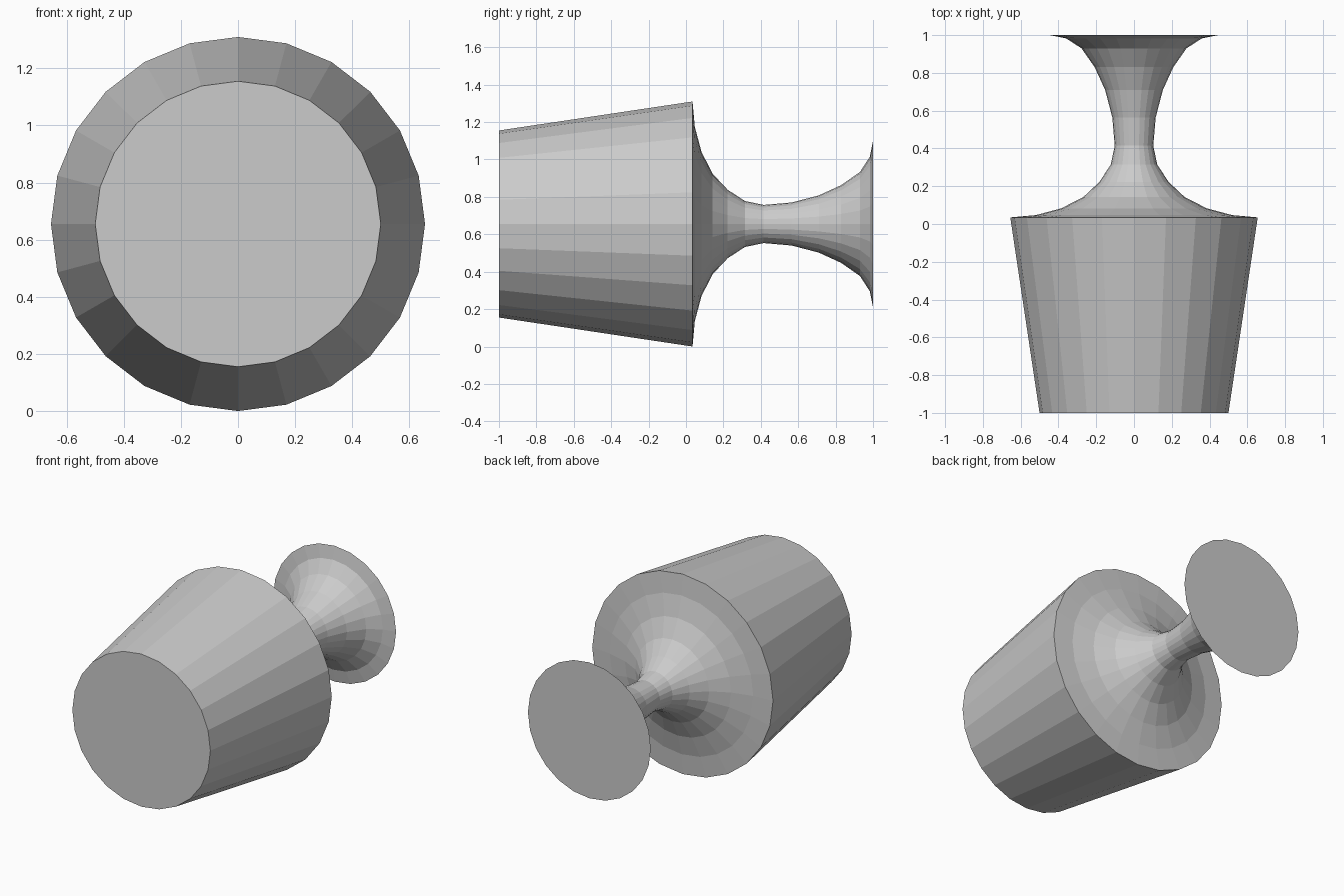
import bpy, bmesh, math

if "Cube" in bpy.data.objects:
    bpy.data.objects.remove(bpy.data.objects["Cube"])

SIDES = 24
AXIS_Z = 0.655


def lathe(name, profile):
    """Closed solid of revolution about the y direction; profile = (y, radius)."""
    bm = bmesh.new()
    rings = []
    for y, r in profile:
        ring = []
        for i in range(SIDES):
            a = 2 * math.pi * i / SIDES
            ring.append(bm.verts.new((r * math.sin(a), y, AXIS_Z + r * math.cos(a))))
        rings.append(ring)
    for a, b in zip(rings, rings[1:]):
        for i in range(SIDES):
            j = (i + 1) % SIDES
            bm.faces.new((a[i], a[j], b[j], b[i]))
    bm.faces.new(rings[0])
    bm.faces.new(rings[-1])
    bmesh.ops.recalc_face_normals(bm, faces=bm.faces)
    mesh = bpy.data.meshes.new(name)
    bm.to_mesh(mesh)
    bm.free()
    obj = bpy.data.objects.new(name, mesh)
    bpy.context.collection.objects.link(obj)
    return obj


# Tapered plug, flared skirt, narrow neck and round end knob in one flat-shaded turning
lathe("stopper", [
    (-1.0, 0.50), (0.035, 0.655),                       # tapered plug
    (0.047, 0.52), (0.083, 0.385), (0.143, 0.268),      # skirt
    (0.223, 0.183), (0.315, 0.123), (0.415, 0.102),     # neck
    (0.565, 0.115), (0.71, 0.153), (0.83, 0.208),
    (0.93, 0.278), (0.983, 0.36), (1.0, 0.445),         # knob
])
